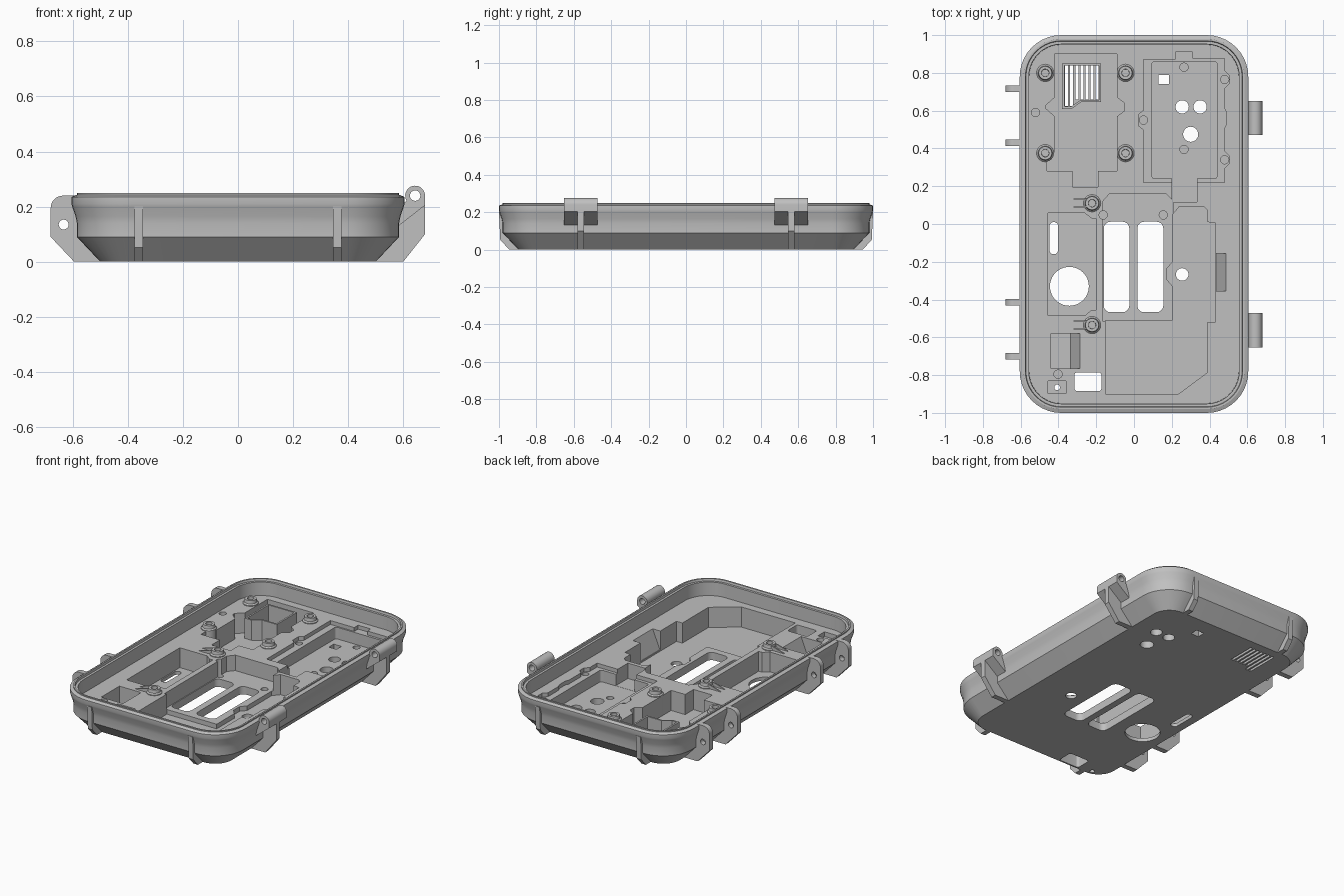
import bpy, bmesh, math

if "Cube" in bpy.data.objects:
    bpy.data.objects.remove(bpy.data.objects["Cube"])

grey = bpy.data.materials.new("plain_grey")
grey.diffuse_color = (0.53, 0.53, 0.53, 1)
grey.use_nodes = True
grey.node_tree.nodes["Principled BSDF"].inputs["Base Color"].default_value = grey.diffuse_color
FLOOR = 0.15


def finish(name, bm):
    bmesh.ops.remove_doubles(bm, verts=bm.verts, dist=1e-5)
    bmesh.ops.recalc_face_normals(bm, faces=bm.faces)
    me = bpy.data.meshes.new(name)
    bm.to_mesh(me)
    bm.free()
    me.materials.append(grey)
    ob = bpy.data.objects.new(name, me)
    bpy.context.collection.objects.link(ob)
    return ob


def prism(name, pts, a, b, axis="z"):
    """Extrude a 2D outline from a to b along an axis."""
    place = {"z": lambda u, v, w: (u, v, w), "y": lambda u, v, w: (u, w, v),
             "x": lambda u, v, w: (w, u, v)}[axis]
    bm = bmesh.new()
    lo = [bm.verts.new(place(u, v, a)) for u, v in pts]
    hi = [bm.verts.new(place(u, v, b)) for u, v in pts]
    bm.faces.new(lo)
    bm.faces.new(hi)
    for i in range(len(pts)):
        j = (i + 1) % len(pts)
        bm.faces.new((lo[i], lo[j], hi[j], hi[i]))
    return finish(name, bm)


def arc(cx, cy, r, a0, a1, n):
    return [(cx + r * math.cos(math.radians(a0 + (a1 - a0) * i / n)),
             cy + r * math.sin(math.radians(a0 + (a1 - a0) * i / n))) for i in range(n + 1)]


def circle(cx, cy, r, n=28):
    return arc(cx, cy, r, 0, 360, n)[:-1]


def rrect(x0, x1, y0, y1, r=0.0):
    if not r:
        return [(x0, y0), (x1, y0), (x1, y1), (x0, y1)]
    return (arc(x1 - r, y1 - r, r, 0, 90, 6) + arc(x0 + r, y1 - r, r, 90, 180, 6)
            + arc(x0 + r, y0 + r, r, 180, 270, 6) + arc(x1 - r, y0 + r, r, 270, 360, 6))


def loft(name, cx, cy, kx, ky, profile, n=10):
    """Sweep an (offset, z) profile around a rectangle core and cap both ends."""
    bm = bmesh.new()
    rings = []
    for r, z in profile:
        p = []
        for sx, sy, a in ((1, 1, 0), (-1, 1, 90), (-1, -1, 180), (1, -1, 270)):
            p += arc(cx + sx * kx, cy + sy * ky, r, a, a + 90, n)
        rings.append([bm.verts.new((x, y, z)) for x, y in p])
    m = len(rings[0])
    for A, B in zip(rings, rings[1:]):
        for i in range(m):
            j = (i + 1) % m
            bm.faces.new((A[i], A[j], B[j], B[i]))
    bm.faces.new(rings[0])
    bm.faces.new(rings[-1])
    return finish(name, bm)


def smooth(ob):
    bpy.ops.object.select_all(action="DESELECT")
    ob.select_set(True)
    bpy.context.view_layer.objects.active = ob
    bpy.ops.object.shade_smooth_by_angle(angle=math.radians(28))


def carve(ob, cutters):
    for c in cutters:
        m = ob.modifiers.new("cut", "BOOLEAN")
        m.operation, m.solver, m.object = "DIFFERENCE", "EXACT", c
    bpy.context.view_layer.update()
    me = bpy.data.meshes.new_from_object(
        ob.evaluated_get(bpy.context.evaluated_depsgraph_get()))
    ob.modifiers.clear()
    ob.data = me
    for c in cutters:
        bpy.data.objects.remove(c)
    smooth(ob)


# Tray shell: chamfered base, flared wall, grooved rim, inner floor
tray = loft("tray", 0, 0, 0.385, 0.78, [
    (0.115, 0), (0.2, 0.09), (0.2, 0.14), (0.205, 0.165), (0.217, 0.2), (0.22, 0.21),
    (0.22, 0.235), (0.2, 0.243), (0.2, 0.25), (0.19, 0.25), (0.187, 0.236),
    (0.172, 0.236), (0.17, FLOOR)])
cuts = []


def pocket(pts, z):
    cuts.append(prism("cutter", pts, z, 0.2))


# Upper left pocket with vent grille
pocket([(-.42, .90), (-.09, .90), (-.09, .67), (-.05, .64), (-.05, .60), (-.09, .57),
        (-.09, .28), (-.19, .28), (-.19, .195), (-.325, .195), (-.325, .28), (-.46, .28),
        (-.46, .34), (-.42, .38), (-.42, .57), (-.465, .61), (-.465, .63), (-.42, .67)], .02)
for i in range(7):
    x = -.365 + i * .027
    pocket(rrect(x, x + .016, .625 if i < 2 else .66, .838), -.1)

# Upper right pocket: shallow bumpy ledge, deeper centre, tabs
pocket([(.05, .87), (.22, .87), (.22, .91), (.31, .91), (.31, .875), (.48, .875), (.48, .81),
        (.505, .785), (.505, .745), (.48, .72), (.48, .61), (.49, .59), (.49, .53), (.48, .51),
        (.48, .385), (.505, .36), (.505, .32), (.48, .295), (.48, .22), (.05, .22),
        (.05, .5), (.025, .52), (.025, .58), (.05, .6)], .125)
pocket(rrect(.095, .44, .24, .86, .015), .05)
pocket(rrect(.2, .333, .117, .26), .051)
pocket(rrect(.13, .185, .74, .79), -.1)
for x, y, r in ((.255, .62, .035), (.35, .62, .035), (.30, .475, .04)):
    pocket(circle(x, y, r), -.1)

# Left middle pocket with slot and large round opening
pocket([(-.455, .057), (-.26, .057), (-.225, .03), (-.2, .03), (-.2, -.455),
        (-.225, -.455), (-.26, -.485), (-.455, -.485)], .022)
pocket(rrect(-.447, -.402, -.16, .01, .021), -.1)
pocket(circle(-.342, -.33, .103, 40), -.1)

# Centre pocket with two long windows
pocket([(-.165, .12), (-.13, .16), (.17, .16), (.21, .12), (.21, -.515), (-.165, -.515)], .05)
pocket(rrect(-.16, -.025, -.467, .012, .035), -.1)
pocket(rrect(.018, .155, -.467, .012, .035), -.1)

# Lower right pocket with sloped side tab
pocket([(.205, .05), (.24, .092), (.37, .092), (.39, .072), (.39, .01), (.432, .005),
        (.432, -.52), (.39, -.52), (.39, -.785), (.235, -.9), (-.15, -.9), (-.15, -.51),
        (.205, -.51), (.205, -.33), (.175, -.295), (.175, -.235), (.205, -.2)], .02)
cuts.append(prism("cutter", [(.42, .03), (.435, .03), (.487, FLOOR), (.487, .2), (.42, .2)],
                  -.355, -.155, "y"))
pocket(circle(.255, -.267, .033), -.1)

# Lower left pocket with ramp, window and small sensor seat
cuts.append(prism("cutter", [(-.44, .03), (-.335, .03), (-.285, FLOOR), (-.285, .2), (-.44, .2)],
                  -.765, -.58, "y"))
pocket(rrect(-.315, -.173, -.885, -.785, .015), -.1)
pocket(rrect(-.455, -.36, -.897, -.83), .12)
pocket(circle(-.407, -.865, .015), -.1)

# Small blind screw holes
for x, y, z in ((.265, .83, .03), (.265, .395, .03), (.48, .765, .08), (.48, .34, .08),
                (.05, .55, .08), (-.163, .048, .03), (.155, .048, .03),
                (-.522, .59, .11), (-.402, -.795, .1)):
    pocket(circle(x, y, .022, 16), z)
carve(tray, cuts)

# Thin duct wall standing around the vent grille
duct = prism("vent_duct", [(-.38, .85), (-.175, .85), (-.175, .645), (-.28, .645), (-.33, .61),
                           (-.38, .61)], .019, FLOOR)
carve(duct, [prism("cutter", [(-.369, .839), (-.186, .839), (-.186, .656), (-.284, .656),
                              (-.334, .621), (-.369, .621)], 0, .2)])

# Screw bosses standing on the floor
for x, y in ((-.47, .80), (-.045, .80), (-.47, .375), (-.045, .375), (-.222, .11), (-.222, -.535)):
    smooth(loft("screw_boss", x, y, 0, 0, [
        (.046, .02), (.046, .155), (.038, .162), (.035, .182), (.02, .182), (.018, .1), (0, .1)], 6))
# Sloped twin ribs beside the two middle bosses
for y in (.11, -.535):
    for d in (-.02, .02):
        prism("boss_rib", [(-.34, .14), (-.24, .14), (-.24, .175), (-.26, .175), (-.34, .152)],
              y + d - .004, y + d + .004, "y")

# Hinge knuckles and their support webs on the right side
for s in (1, -1):
    y = .5625 * s
    k = prism("hinge_knuckle", [(.583, .13), (.679, .205)] + arc(.643, .24, .036, 0, 210, 18)
              + [(.59, .2)], y - .09, y + .09, "y")
    carve(k, [prism("cutter", circle(.643, .24, .019, 20), y - .2, y + .2, "y")])
    prism("hinge_web", [(.497, 0), (.6, 0), (.679, .1), (.679, .206), (.585, .16), (.575, .09)],
          y - .017, y + .017, "y")

# Latch lugs on the left side
for y in (.715, .43, -.415, -.70):
    lug = prism("latch_lug", [(-.497, 0), (-.595, 0), (-.68, .09)]
                + arc(-.635, .195, .045, 180, 90, 8) + [(-.59, .24), (-.575, .13), (-.575, .09)],
                y - .017, y + .017, "y")
    carve(lug, [prism("cutter", circle(-.633, .135, .018, 20), y - .1, y + .1, "y")])

# Stand ribs on the front and back ends
for s in (1, -1):
    for x in (-.36, .36):
        prism("end_rib", [(s * u, z) for u, z in (
            (.89, 0), (.945, 0), (.993, .052), (1, .2), (.97, .2), (.97, .09))],
            x - .016, x + .016, "x")
